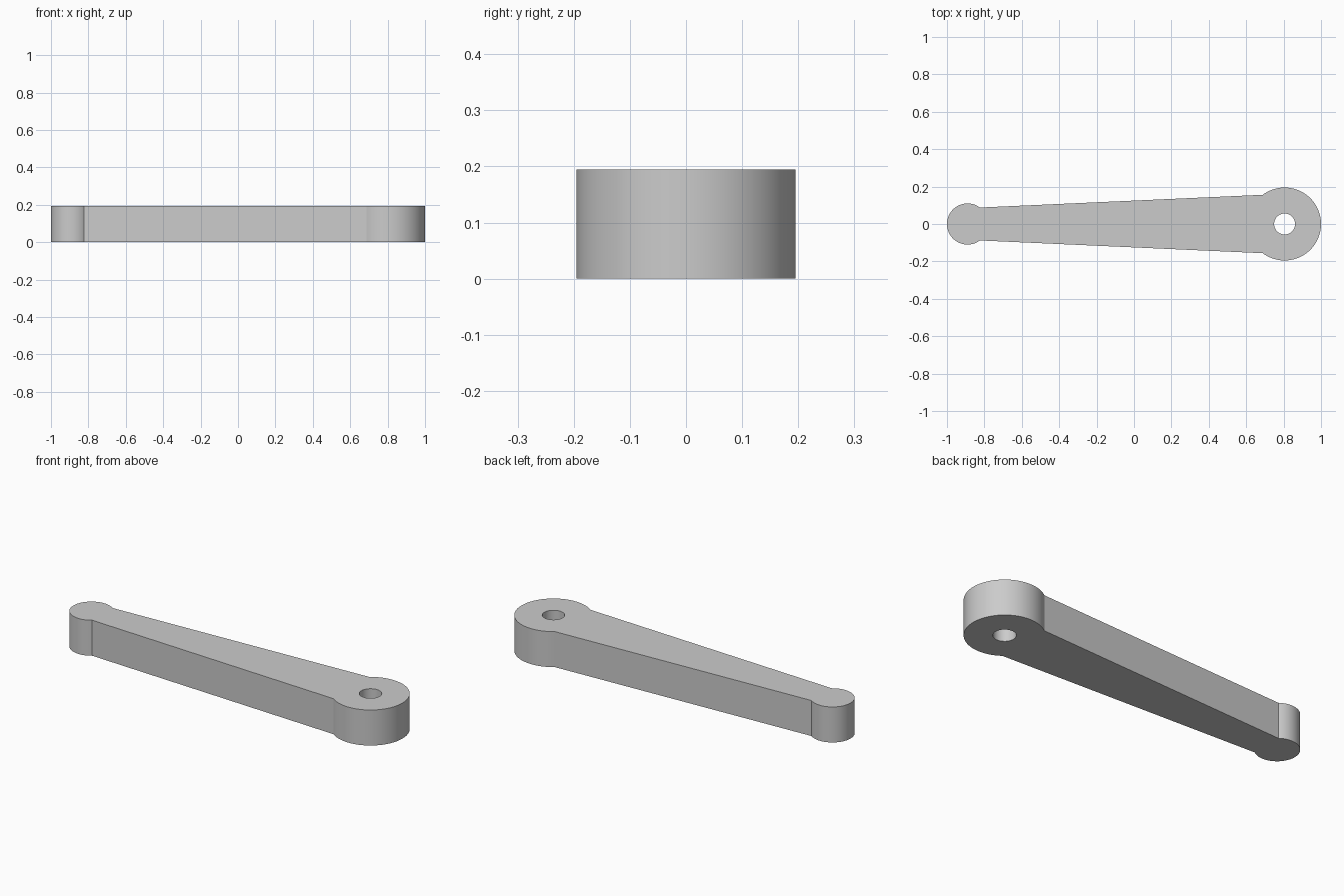
import bpy
import bmesh
from math import sin, cos, asin, pi, tau

THICKNESS = 0.195
BIG_X, BIG_R, BIG_NECK = 0.805, 0.195, 0.156
SMALL_X, SMALL_R, SMALL_NECK = -0.89, 0.11, 0.088
HOLE_R = 0.056

cube = bpy.data.objects.get("Cube")
if cube:
    bpy.data.objects.remove(cube, do_unlink=True)


def arc(cx, radius, start, end, steps):
    """Points on an arc centred on the x axis, both ends included."""
    angles = [start + (end - start) * i / steps for i in range(steps + 1)]
    return [(cx + radius * cos(a), radius * sin(a), 0) for a in angles]


def add_loop(bm, points):
    verts = [bm.verts.new(p) for p in points]
    return [bm.edges.new((v, verts[i - 1])) for i, v in enumerate(verts)]


# Outline: round boss at each end, joined by the straight tapered sides
big_half = pi - asin(BIG_NECK / BIG_R)
small_start = asin(SMALL_NECK / SMALL_R)
outline = arc(BIG_X, BIG_R, -big_half, big_half, 64)
outline += arc(SMALL_X, SMALL_R, small_start, tau - small_start, 64)
hole = arc(BIG_X, HOLE_R, 0, tau, 48)[:-1]

# Fill the flat profile around the hole, then extrude it
bm = bmesh.new()
edges = add_loop(bm, outline) + add_loop(bm, hole)
bmesh.ops.triangle_fill(bm, use_beauty=True, edges=edges, normal=(0, 0, 1))
extruded = bmesh.ops.extrude_face_region(bm, geom=bm.faces[:], use_keep_orig=True)
top_verts = [g for g in extruded["geom"] if isinstance(g, bmesh.types.BMVert)]
bmesh.ops.translate(bm, verts=top_verts, vec=(0, 0, THICKNESS))
bmesh.ops.recalc_face_normals(bm, faces=bm.faces[:])

mesh = bpy.data.meshes.new("lever_arm")
bm.to_mesh(mesh)
bm.free()
lever = bpy.data.objects.new("lever_arm", mesh)
bpy.context.collection.objects.link(lever)

# Plain grey material
grey = bpy.data.materials.new("light_grey")
grey.use_nodes = True
colour = (0.6, 0.6, 0.6, 1)
grey.diffuse_color = colour
grey.node_tree.nodes["Principled BSDF"].inputs["Base Color"].default_value = colour
mesh.materials.append(grey)

# Smooth round walls, crisp rims and necks
bpy.ops.object.select_all(action="DESELECT")
lever.select_set(True)
bpy.context.view_layer.objects.active = lever
bpy.ops.object.shade_smooth_by_angle(angle=pi / 6)
